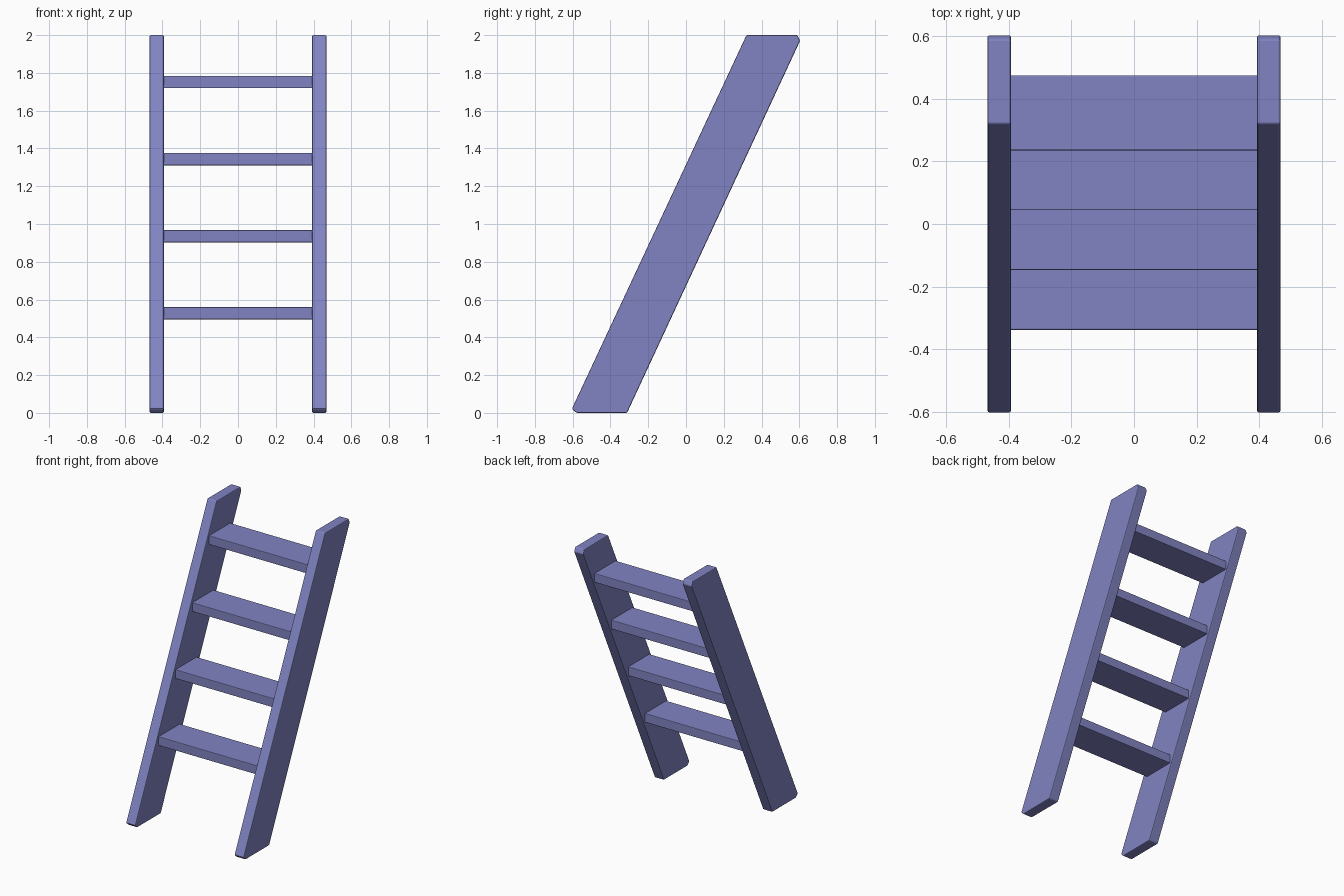
import bpy
import bmesh

cube = bpy.data.objects.get("Cube")
if cube:
    bpy.data.objects.remove(cube, do_unlink=True)

paint = bpy.data.materials.new("periwinkle_blue")
paint.use_nodes = True
colour = (0.22, 0.23, 0.54, 1)
paint.diffuse_color = colour
paint.node_tree.nodes["Principled BSDF"].inputs["Base Color"].default_value = colour


def extrude_profile(name, profile, x0, x1, bevel):
    """Extrude a (y, z) outline along x and soften its edges."""
    bm = bmesh.new()
    face = bm.faces.new([bm.verts.new((x0, y, z)) for y, z in profile])
    result = bmesh.ops.extrude_face_region(bm, geom=[face])
    verts = [v for v in result["geom"] if isinstance(v, bmesh.types.BMVert)]
    bmesh.ops.translate(bm, verts=verts, vec=(x1 - x0, 0, 0))
    bmesh.ops.recalc_face_normals(bm, faces=bm.faces)
    mesh = bpy.data.meshes.new(name)
    bm.to_mesh(mesh)
    bm.free()
    mesh.materials.append(paint)
    obj = bpy.data.objects.new(name, mesh)
    bpy.context.collection.objects.link(obj)
    mod = obj.modifiers.new("soft_edges", "BEVEL")
    mod.width = bevel
    mod.segments = 2
    mod.limit_method = "ANGLE"
    return obj


# Slanted side rails with blunted sharp corners
rail_profile = [(-0.58, 0), (-0.312, 0), (0.604, 1.97),
                (0.59, 2), (0.32, 2), (-0.604, 0.022)]
for name, x0, x1 in (("left_rail", 0.393, 0.468), ("right_rail", -0.468, -0.393)):
    extrude_profile(name, rail_profile, x0, x1, 0.006)

# Level treads between the rails
for i in range(4):
    z = 0.495 + 0.408 * i
    y = -0.338 + 0.191 * i
    tread = [(y, z), (y + 0.24, z), (y + 0.24, z + 0.065), (y, z + 0.065)]
    extrude_profile(f"tread_{i + 1}", tread, -0.4, 0.4, 0.004)
